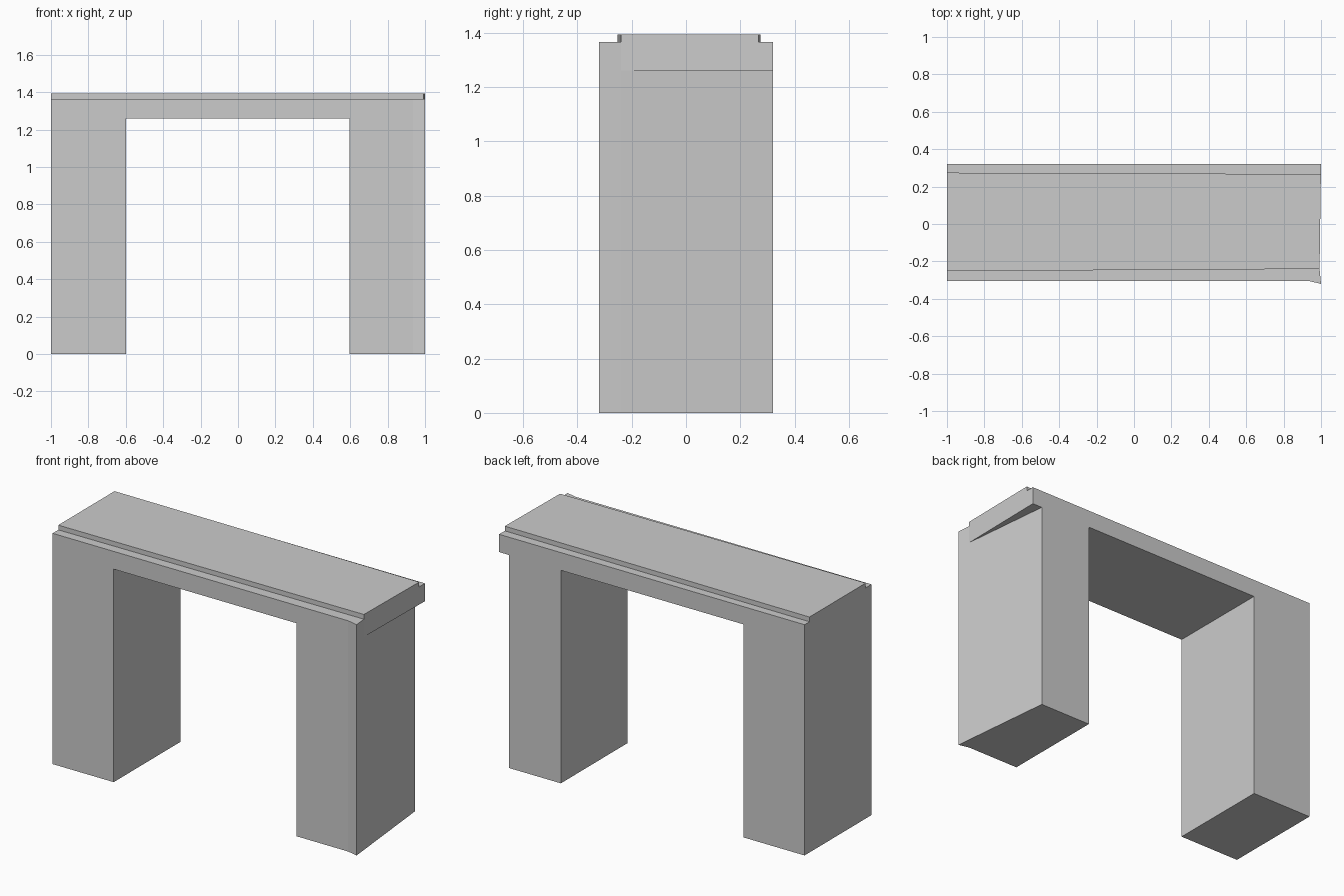
import bpy
import bmesh

if "Cube" in bpy.data.objects:
    bpy.data.objects.remove(bpy.data.objects["Cube"])


def prism(name, plan, z0, z1):
    """Extrude a plan outline (counter-clockwise x, y points) from z0 to z1."""
    bm = bmesh.new()
    base = bm.faces.new([bm.verts.new((x, y, z0)) for x, y in plan])
    top = bmesh.ops.extrude_face_region(bm, geom=[base])["geom"]
    verts = [v for v in top if isinstance(v, bmesh.types.BMVert)]
    bmesh.ops.translate(bm, verts=verts, vec=(0, 0, z1 - z0))
    bmesh.ops.recalc_face_normals(bm, faces=bm.faces)
    mesh = bpy.data.meshes.new(name)
    bm.to_mesh(mesh)
    bm.free()
    obj = bpy.data.objects.new(name, mesh)
    bpy.context.collection.objects.link(obj)
    return obj


def cut(target, name, plan, z0, z1):
    """Subtract a prism from the target and keep it as a hidden helper."""
    cutter = prism(name, plan, z0, z1)
    cutter.hide_render = True
    cutter.display_type = 'WIRE'
    mod = target.modifiers.new(name, 'BOOLEAN')
    mod.operation = 'DIFFERENCE'
    mod.solver = 'EXACT'
    mod.object = cutter
    bpy.context.view_layer.objects.active = target
    bpy.ops.object.modifier_apply(modifier=mod.name)
    bpy.data.objects.remove(cutter)


TOP, LEDGE, SOFFIT = 1.393, 1.365, 1.26

# Solid block, with the slightly flared front right corner
gateway = prism("gateway", [
    (-1, -0.305), (0.935, -0.305), (1, -0.32),
    (0.992, -0.24), (1, 0.32), (-1, 0.32)], 0, TOP)

# Opening between the two legs
cut(gateway, "opening_cutter", [
    (-0.6, -0.6), (0.595, -0.6), (0.595, 0.6), (-0.6, 0.6)], -0.2, SOFFIT)

# Skewed outer face of the right leg, leaving the lintel overhanging
cut(gateway, "skew_cutter", [
    (0.992, -0.24), (1.2, -0.24), (1.2, 0.4), (0.927, 0.4)], -0.2, SOFFIT)

# Ledges along the front and back of the top slab
cut(gateway, "front_ledge_cutter", [
    (-1.2, -0.6), (1.2, -0.6), (1.2, -0.239), (-1.2, -0.253)], LEDGE, 1.6)
cut(gateway, "back_ledge_cutter", [
    (-1.2, 0.275), (1.2, 0.266), (1.2, 0.6), (-1.2, 0.6)], LEDGE, 1.6)
